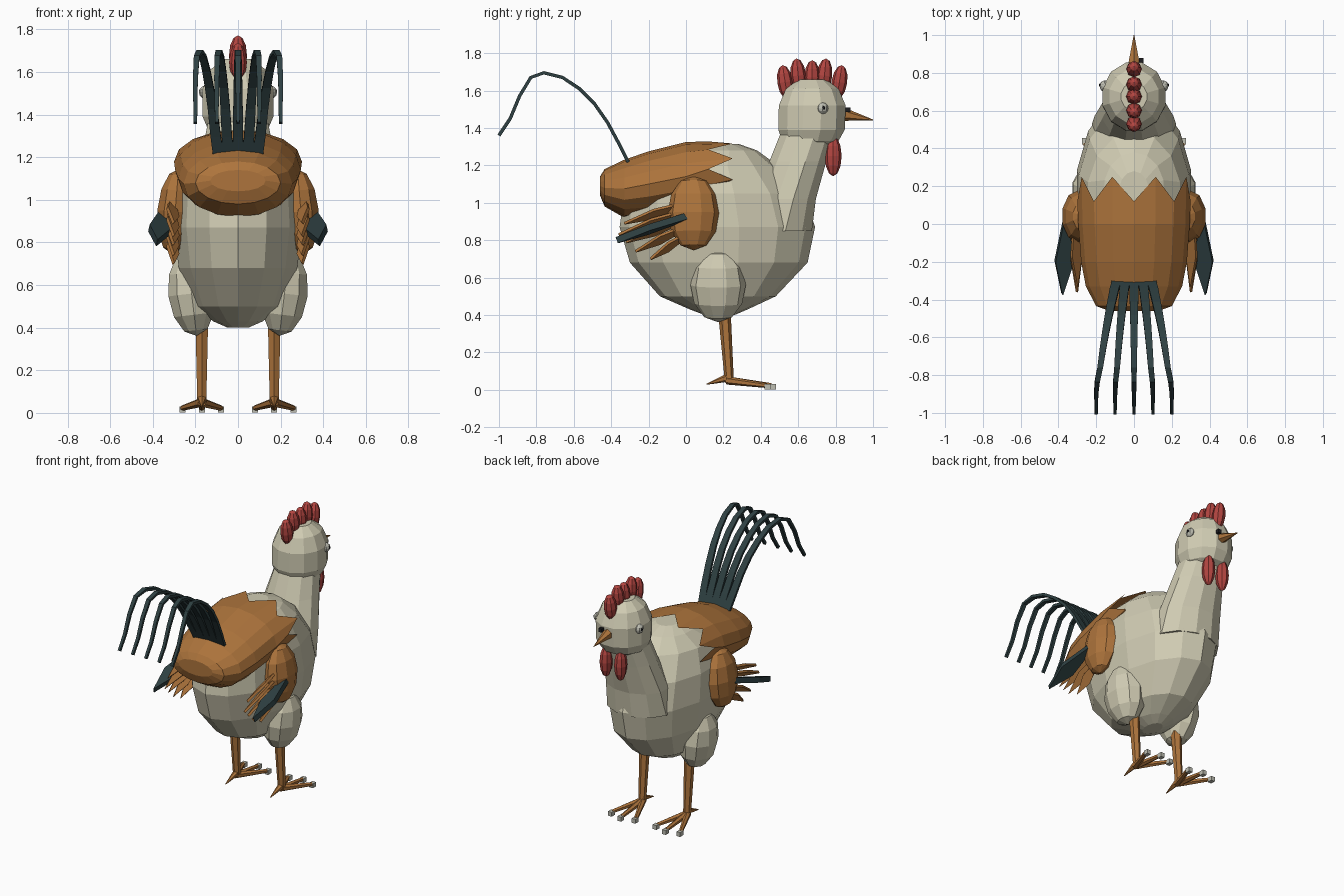
import bpy, bmesh, math
from mathutils import Vector, Matrix

if "Cube" in bpy.data.objects:
    bpy.data.objects.remove(bpy.data.objects["Cube"])


def material(name, rgb):
    m = bpy.data.materials.new(name)
    m.diffuse_color = (*rgb, 1)
    m.use_nodes = True
    m.node_tree.nodes["Principled BSDF"].inputs["Base Color"].default_value = m.diffuse_color
    return m


CREAM = material("cream", (0.63, 0.60, 0.45))
BROWN = material("rust brown", (0.42, 0.175, 0.045))
RED = material("comb red", (0.45, 0.06, 0.052))
TEAL = material("dark teal", (0.028, 0.052, 0.055))
GREY = material("pale grey", (0.52, 0.52, 0.45))
BLACK = material("black", (0.012, 0.012, 0.014))


def finish(name, bm, mat):
    bmesh.ops.recalc_face_normals(bm, faces=bm.faces)
    me = bpy.data.meshes.new(name)
    bm.to_mesh(me)
    bm.free()
    me.materials.append(mat)
    ob = bpy.data.objects.new(name, me)
    bpy.context.collection.objects.link(ob)
    return ob


def skin(name, rings, mat, caps=(True, True)):
    """Join equal-length rings of points into a tube."""
    bm = bmesh.new()
    vs = [[bm.verts.new(p) for p in r] for r in rings]
    n = len(vs[0])
    for a, b in zip(vs, vs[1:]):
        for i in range(n):
            bm.faces.new((a[i], a[(i + 1) % n], b[(i + 1) % n], b[i]))
    if caps[0]:
        bm.faces.new(vs[0])
    if caps[1]:
        bm.faces.new(vs[-1])
    return finish(name, bm, mat)


def upright(name, sections, mat, sides=12):
    """Loft of horizontal ellipses: (z, y back, y front, half width)."""
    rings = []
    for z, y0, y1, w in sections:
        rings.append([(w * math.cos(t), (y0 + y1) / 2 + (y1 - y0) / 2 * math.sin(t), z)
                      for t in (math.tau * (i + 0.5) / sides for i in range(sides))])
    return skin(name, rings, mat)


def ball(name, loc, size, mat, seg=8, rings=6, rot=(0, 0, 0)):
    bm = bmesh.new()
    bmesh.ops.create_uvsphere(bm, u_segments=seg, v_segments=rings, radius=1)
    ob = finish(name, bm, mat)
    r = Matrix.Rotation(rot[2], 4, 'Z') @ Matrix.Rotation(rot[1], 4, 'Y') @ Matrix.Rotation(rot[0], 4, 'X')
    ob.data.transform(Matrix.Translation(loc) @ r @ Matrix.Diagonal((*size, 1)))
    return ob


def block(name, loc, size, mat):
    bm = bmesh.new()
    bmesh.ops.create_cube(bm, size=1)
    ob = finish(name, bm, mat)
    ob.data.transform(Matrix.Translation(loc) @ Matrix.Diagonal((*size, 1)))


def rod(name, a, b, r1, r2, mat, sides=6):
    a, b = Vector(a), Vector(b)
    bm = bmesh.new()
    bmesh.ops.create_cone(bm, cap_ends=True, segments=sides, radius1=r1, radius2=r2,
                          depth=(b - a).length)
    bm.transform(Matrix.Translation((a + b) / 2) @ (b - a).to_track_quat('Z', 'Y').to_matrix().to_4x4())
    return finish(name, bm, mat)


def blade(name, root, tip, across, mat, thick=0.012):
    """Pointed feather, widest past its middle."""
    root, tip, across = Vector(root), Vector(tip), Vector(across)
    n = (tip - root).cross(across).normalized() * thick / 2
    rings = []
    for t, w in ((0, 0.35), (0.55, 1), (1, 0.04)):
        c = root.lerp(tip, t)
        rings.append([c - across * w - n, c + across * w - n, c + across * w + n, c - across * w + n])
    return skin(name, rings, mat)


# Body, neck and head
upright("body", [(0.40, 0.10, 0.26, 0.05), (0.43, 0.02, 0.33, 0.12), (0.50, -0.14, 0.48, 0.21),
                 (0.68, -0.30, 0.65, 0.285), (0.87, -0.355, 0.69, 0.31), (1.05, -0.33, 0.63, 0.30),
                 (1.20, -0.20, 0.49, 0.25), (1.28, 0.0, 0.38, 0.16), (1.315, 0.06, 0.28, 0.08)], CREAM, 14)
upright("neck", [(0.85, 0.28, 0.68, 0.23), (1.02, 0.36, 0.70, 0.215), (1.22, 0.44, 0.755, 0.175),
                 (1.37, 0.50, 0.80, 0.145)], CREAM)
upright("head", [(1.30, 0.56, 0.76, 0.10), (1.33, 0.51, 0.82, 0.145), (1.39, 0.487, 0.855, 0.172),
                 (1.52, 0.49, 0.86, 0.172), (1.61, 0.53, 0.82, 0.135), (1.66, 0.60, 0.75, 0.07)], CREAM)

# Saddle of back feathers with a zigzag front edge
saddle = []
N = 16
for k, (y, zc, w, h) in enumerate([(-0.46, 1.09, 0.13, 0.05), (-0.435, 1.08, 0.20, 0.10),
                                   (-0.33, 1.075, 0.255, 0.155), (-0.20, 1.10, 0.28, 0.175),
                                   (0.0, 1.14, 0.295, 0.185), (0.18, 1.18, 0.30, 0.148)]):
    ring = []
    for i in range(N):
        t = math.tau * i / N
        zig = (0.07 if i % 2 else -0.06) if k == 5 else 0
        ring.append((w * math.cos(t), y + zig, zc + h * math.sin(t)))
    saddle.append(ring)
skin("saddle", saddle, BROWN, (True, False))

# Comb lobes
for i, (y, z, tilt) in enumerate([(0.53, 1.645, 0.15), (0.60, 1.68, 0.1), (0.675, 1.67, 0),
                                  (0.74, 1.68, -0.1), (0.82, 1.645, -0.15)]):
    ball(f"comb_{i}", (0, y, z), (0.042, 0.042, 0.092), RED, 8, 6, (tilt, 0, 0))

# Beak and nostril
beak = rod("beak", (0, 0.83, 1.475), (0, 1.0, 1.443), 0.038, 0.002, BROWN)
block("nostril", (0.038, 0.866, 1.497), (0.025, 0.025, 0.025), BLACK)

# Tail plumes sweeping up and over
ARC = [(-0.30, 1.20), (-0.35, 1.30), (-0.42, 1.43), (-0.49, 1.53), (-0.57, 1.61), (-0.66, 1.67),
       (-0.76, 1.695), (-0.83, 1.67), (-0.89, 1.57), (-0.94, 1.45), (-1.0, 1.36)]
for k in range(-2, 3):
    rings = []
    for j, (y, z) in enumerate(ARC):
        a, b = ARC[max(j - 1, 0)], ARC[min(j + 1, len(ARC) - 1)]
        d = Vector((0, b[0] - a[0], b[1] - a[1])).normalized()
        n = Vector((0, -d.z, d.y)) * 0.009
        t = j / (len(ARC) - 1)
        x = k * (0.045 + 0.055 * min(1, t * 1.35))
        w = 0.026 - 0.018 * t
        c = Vector((x, y, z))
        s = Vector((w, 0, 0))
        rings.append([c - s - n, c + s - n, c + s + n, c - s + n])
    skin(f"tail_plume_{k + 3}", rings, TEAL)

for side, s in (("left", -1), ("right", 1)):
    # Face parts
    ball(f"eye_{side}", (s * 0.155, 0.73, 1.505), (0.028, 0.031, 0.031), GREY)
    ball(f"pupil_{side}", (s * 0.179, 0.735, 1.507), (0.006, 0.01, 0.01), BLACK, 6, 4)
    ball(f"wattle_{side}", (s * 0.055, 0.787, 1.25), (0.04, 0.045, 0.108), RED)

    # Wing and its feathers
    ball(f"wing_{side}", (s * 0.295, 0.04, 0.945), (0.088, 0.138, 0.20), BROWN, 10, 6, (0, s * -0.08, 0))
    for i, (y, z) in enumerate([(-0.33, 0.89), (-0.36, 0.83), (-0.32, 0.79), (-0.27, 0.74), (-0.19, 0.70)]):
        blade(f"wing_feather_{side}_{i}", (s * 0.31, 0.02, 1.0 - 0.04 * i),
              (s * 0.302, y, z), (s * 0.026, 0, 0.022), BROWN, 0.016)
    blade(f"dark_feather_{side}", (s * 0.36, 0.0, 0.925), (s * 0.38, -0.37, 0.80),
          (s * 0.047, 0.005, 0.012), TEAL, 0.035)

    # Leg
    ball(f"thigh_{side}", (s * 0.218, 0.172, 0.56), (0.115, 0.148, 0.20), CREAM, 10, 6, (0, s * 0.12, 0))
    rod(f"shank_{side}", (s * 0.17, 0.205, 0.42), (s * 0.17, 0.232, 0.04), 0.034, 0.024, BROWN)

    # Toes and claws
    for i, dx in enumerate((-0.09, 0, 0.09)):
        tip = (s * 0.17 + dx, 0.455 - abs(dx) * 0.3, 0.023)
        rod(f"toe_{side}_{i}", (s * 0.17, 0.22, 0.05), tip, 0.022, 0.013, BROWN)
        block(f"claw_{side}_{i}", (tip[0], tip[1] + 0.01, 0.016), (0.028, 0.034, 0.03), GREY)
    rod(f"back_toe_{side}", (s * 0.17, 0.225, 0.065), (s * 0.17, 0.11, 0.03), 0.022, 0.003, BROWN)
